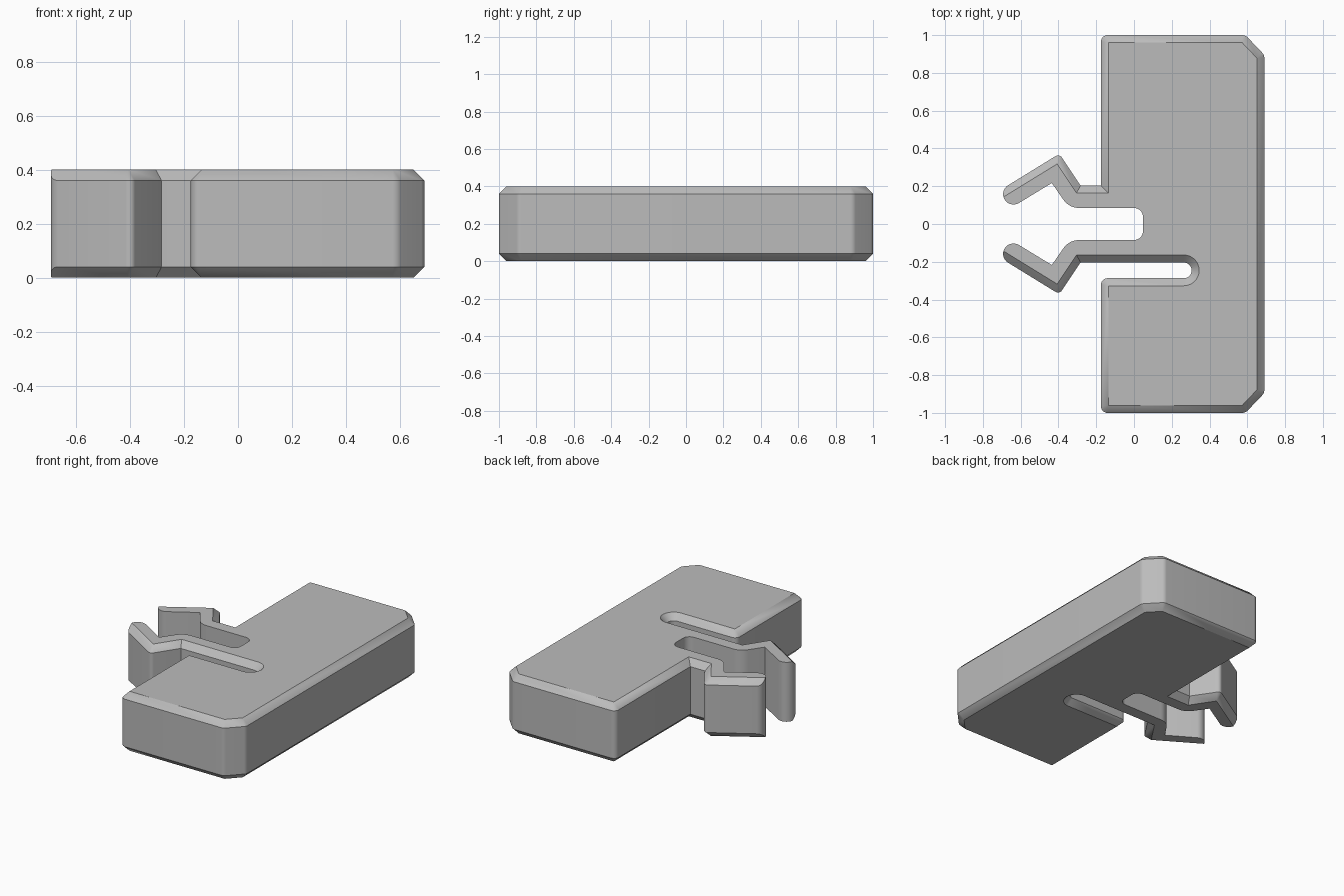
import bpy, bmesh, math
from mathutils import Vector, Matrix

if "Cube" in bpy.data.objects:
    bpy.data.objects.remove(bpy.data.objects["Cube"], do_unlink=True)

HEIGHT, CHAMFER, STEPS = 0.4, 0.04, 8


def rounded(corners, inset=0.0):
    """Interior corners of an open clockwise path, shifted inward and filleted."""
    pts = [Vector(c[:2]) for c in corners]
    out = []
    for i in range(1, len(pts) - 1):
        a = (pts[i] - pts[i - 1]).normalized()
        b = (pts[i + 1] - pts[i]).normalized()
        na, nb = Vector((a.y, -a.x)), Vector((b.y, -b.x))
        p = pts[i] + (na + nb) * (inset / (1 + na.dot(nb)))
        radius = corners[i][2]
        if radius == 0:
            out.append(p)
            continue
        turn = math.atan2(a.x * b.y - a.y * b.x, a.dot(b))
        radius = max(radius - inset, 0) if turn < 0 else radius + inset
        centre = p + (b - a).normalized() * (radius / math.cos(turn / 2))
        start = p - a * (radius * math.tan(abs(turn) / 2)) - centre
        for k in range(STEPS + 1):
            out.append(centre + Matrix.Rotation(turn * k / STEPS, 2) @ start)
    return out


def mirror(corners):
    """The same path on the other side of the centre line, travelled back."""
    return [(c[0], -c[1], c[2]) for c in reversed(corners)]


# Rounded tip of a hook: the chamfer runs out along the curve
tip, tip_r, slope = Vector((-0.638, 0.158)), 0.055, math.radians(31.5)
along = Vector((math.cos(slope), math.sin(slope)))
side = Vector((-along.y, along.x))


def tip_point(angle):
    return tip + (side * math.cos(angle) - along * math.sin(angle)) * tip_r


run_out = math.acos(1 - CHAMFER / tip_r)
angles = [run_out * k / STEPS for k in range(STEPS)]
angles += [run_out + (math.pi - run_out) * k / STEPS for k in range(STEPS + 1)]
tip_rows = []
for ang in angles:
    p, depth = tip_point(ang), min(tip_r * (1 - math.cos(ang)), CHAMFER)
    tip_rows.append((p, tip_point(run_out) if ang < run_out else p, depth))
flip = Vector((1, -1))
low_tip_rows = [(p * flip, q * flip, s) for p, q, s in tip_rows]

# Outside path: hook, arm, body and relief slot
hook = [(*tip_point(0), 0), (-0.395, 0.372, 0.025), (-0.283, 0.204, 0)]
body_end = [(-0.175, 1, 0.035), (0.59, 1, 0.04), (0.69, 0.895, 0.04)]
slot = [(-0.175, -0.287, 0.035), (0.305, -0.287, 0.0414), (0.305, -0.204, 0.0414)]
outside = hook + [(-0.175, 0.204, 0)] + body_end + mirror(body_end) + slot + mirror(hook)

# Inside path: the gap between the two arms, without a chamfer
gap = [(0.048, 0.085, 0.048), (-0.344, 0.085, 0.1), (-0.435, 0.217, 0),
       (*tip_point(math.pi), 0)]
inside = mirror(gap) + gap

rows = [(p, q, 0.0) for p, q in zip(rounded(outside), rounded(outside, CHAMFER))]
rows += low_tip_rows
rows += [(p, p, CHAMFER) for p in rounded(inside)]
rows += tip_rows[::-1]

# Stack four rings: bottom, lower chamfer, upper chamfer, top
bm = bmesh.new()
rings = [
    [bm.verts.new((*q, 0)) for p, q, s in rows],
    [bm.verts.new((*p, CHAMFER - s)) for p, q, s in rows],
    [bm.verts.new((*p, HEIGHT - CHAMFER + s)) for p, q, s in rows],
    [bm.verts.new((*q, HEIGHT)) for p, q, s in rows],
]
for low, high in zip(rings, rings[1:]):
    for i in range(len(rows)):
        j = (i + 1) % len(rows)
        bm.faces.new((low[i], low[j], high[j], high[i]))
bm.faces.new(rings[0])
bm.faces.new(rings[-1])
bmesh.ops.remove_doubles(bm, verts=bm.verts[:], dist=0.0003)
bmesh.ops.recalc_face_normals(bm, faces=bm.faces[:])
mesh = bpy.data.meshes.new("clip_block")
bm.to_mesh(mesh)
bm.free()

block = bpy.data.objects.new("clip_block", mesh)
bpy.context.collection.objects.link(block)

# Plain grey material
grey = bpy.data.materials.new("plain_grey")
grey.use_nodes = True
colour = (0.5, 0.5, 0.5, 1)
grey.diffuse_color = colour
grey.node_tree.nodes["Principled BSDF"].inputs["Base Color"].default_value = colour
mesh.materials.append(grey)

bpy.ops.object.select_all(action="DESELECT")
block.select_set(True)
bpy.context.view_layer.objects.active = block
bpy.ops.object.shade_smooth_by_angle(angle=math.radians(30))
